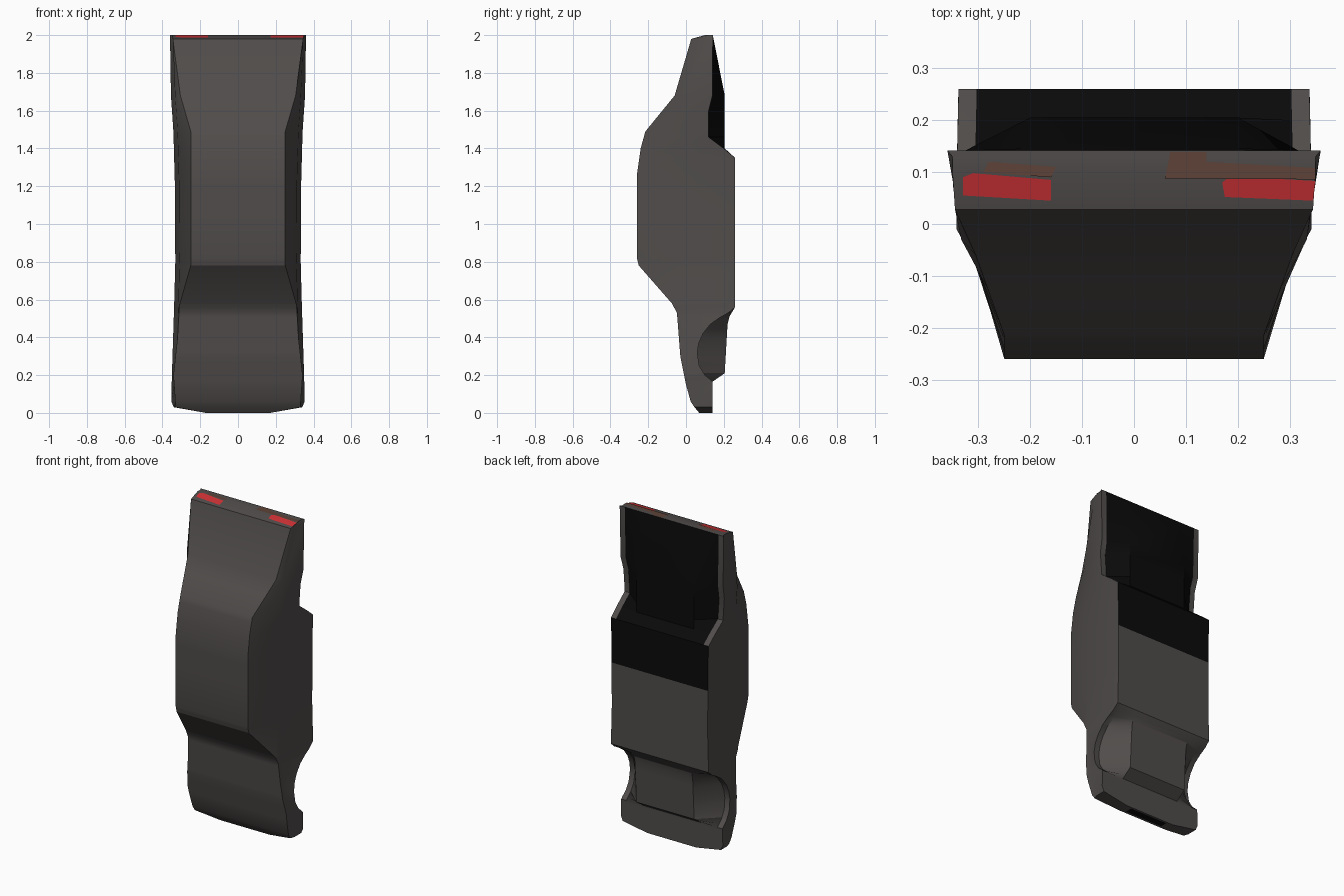
import bpy, bmesh, math

if "Cube" in bpy.data.objects:
    bpy.data.objects.remove(bpy.data.objects["Cube"])


def material(name, rgb):
    m = bpy.data.materials.new(name)
    m.diffuse_color = (*rgb, 1)
    m.use_nodes = True
    m.node_tree.nodes["Principled BSDF"].inputs["Base Color"].default_value = m.diffuse_color
    return m


BODY = material("dark_grey_paint", (0.08, 0.073, 0.07))
BLACK = material("black_underside", (0.003, 0.003, 0.003))
RED = material("red_lamp", (0.6, 0.03, 0.035))
BROWN = material("brown_trim", (0.11, 0.055, 0.04))


def lerp(table, z):
    """Piecewise linear lookup in a list of (z, value)."""
    for (z0, v0), (z1, v1) in zip(table, table[1:]):
        if z <= z1:
            return v0 + (v1 - v0) * max(0, (z - z0) / (z1 - z0))
    return table[-1][1]


# outlines along the length of the shell
roof_y = [(0, .07), (.03, .045), (.06, .025), (.15, 0), (.3, -.03), (.53, -.048),
          (.58, -.075), (.78, -.25), (.82, -.26), (1.26, -.26), (1.4, -.24),
          (1.49, -.215), (1.68, -.06), (1.98, .028), (2, .10)]
roof_x = [(0, .17), (.03, .33), (.2, .342), (.4, .32), (.57, .31), (.78, .25),
          (1.49, .25), (1.68, .305), (1.98, .345), (2, .35)]
side_x = [(0, .17), (.03, .34), (.06, .353), (.2, .35), (.57, .338), (.8, .332),
          (1.2, .334), (1.49, .342), (1.68, .355), (2, .36)]
rim_y = [(0, .14), (.165, .14), (.18, .125), (.2, .10), (.25, .07), (.32, .06),
         (.37, .068), (.42, .09), (.47, .13), (.505, .18), (.53, .225), (.56, .26),
         (1.35, .26), (1.40, .20), (1.46, .12), (1.6, .12), (1.68, .14), (2, .142)]
belly_y = [(0, .14), (.165, .14), (.21, .205), (.47, .22), (.51, .23), (.56, .26),
           (1.35, .26), (1.40, .205), (1.68, .205), (2, .142)]


def ring(z):
    yf, xs, yr = lerp(roof_y, z), lerp(side_x, z), lerp(rim_y, z)
    yb = max(yf + .03, -.04)                       # belt line
    xb = max(lerp(roof_x, z), xs - .022) if z > .03 else xs
    half = [(lerp(roof_x, z), yf), (xb, yb), (xs, yr), (xs - .035, yr),
            (min(.2, xs - .06), lerp(belly_y, z))]
    return half + [(-x, y) for x, y in reversed(half)]


# body shell lofted through rings
stations = sorted({z for t in (roof_y, roof_x, side_x, rim_y, belly_y) for z, _ in t} | {1.07})
bm = bmesh.new()
rings = [[bm.verts.new((x, y, z)) for x, y in ring(z)] for z in stations]
for a, b, z0 in zip(rings, rings[1:], stations):
    for i in range(10):
        j = (i + 1) % 10
        f = bm.faces.new((a[i], a[j], b[j], b[i]))
        # rear underside is black, the wheel arch lip stays body coloured
        inner = 3 <= i <= 5
        lip = i in (2, 6) and z0 < 1.34
        f.material_index = int(z0 >= 1.069 and (inner or lip))
bm.faces.new(rings[0])
bm.faces.new(rings[-1])
bmesh.ops.recalc_face_normals(bm, faces=bm.faces)
mesh = bpy.data.meshes.new("body_shell")
bm.to_mesh(mesh)
bm.free()
mesh.materials.append(BODY)
mesh.materials.append(BLACK)
shell = bpy.data.objects.new("body_shell", mesh)
bpy.context.collection.objects.link(shell)
bpy.context.view_layer.objects.active = shell
shell.select_set(True)
bpy.ops.object.shade_smooth_by_angle(angle=math.radians(24))


def plate(name, outline, place, mat):
    """Thin flat face laid on the shell; place maps y to z."""
    me = bpy.data.meshes.new(name)
    me.from_pydata([(x, y, place(y)) for x, y in outline], [], [range(len(outline))])
    me.materials.append(mat)
    bpy.context.collection.objects.link(bpy.data.objects.new(name, me))


def tail(y):
    return 1.98 + .02 * min(1, (y - .028) / .072) + .0015


# tail lamps and trim on the end panel
plate("tail_lamp_left", [(-.33, .055), (-.16, .045), (-.16, .085), (-.31, .098), (-.33, .09)], tail, RED)
plate("tail_lamp_right", [(.175, .052), (.345, .045), (.35, .083), (.185, .092), (.17, .08)], tail, RED)
plate("trim_left", [(-.29, .1), (-.16, .09), (-.15, .11), (-.28, .12)], lambda y: 2.0008, BROWN)
plate("trim_right", [(.06, .088), (.35, .086), (.35, .108), (.14, .12), (.14, .139), (.07, .139)],
      lambda y: 2.0008, BROWN)
# grille in the nose
plate("nose_grille", [(-.13, .085), (.13, .085), (.13, .13), (-.13, .13)], lambda y: -.0008, BLACK)
